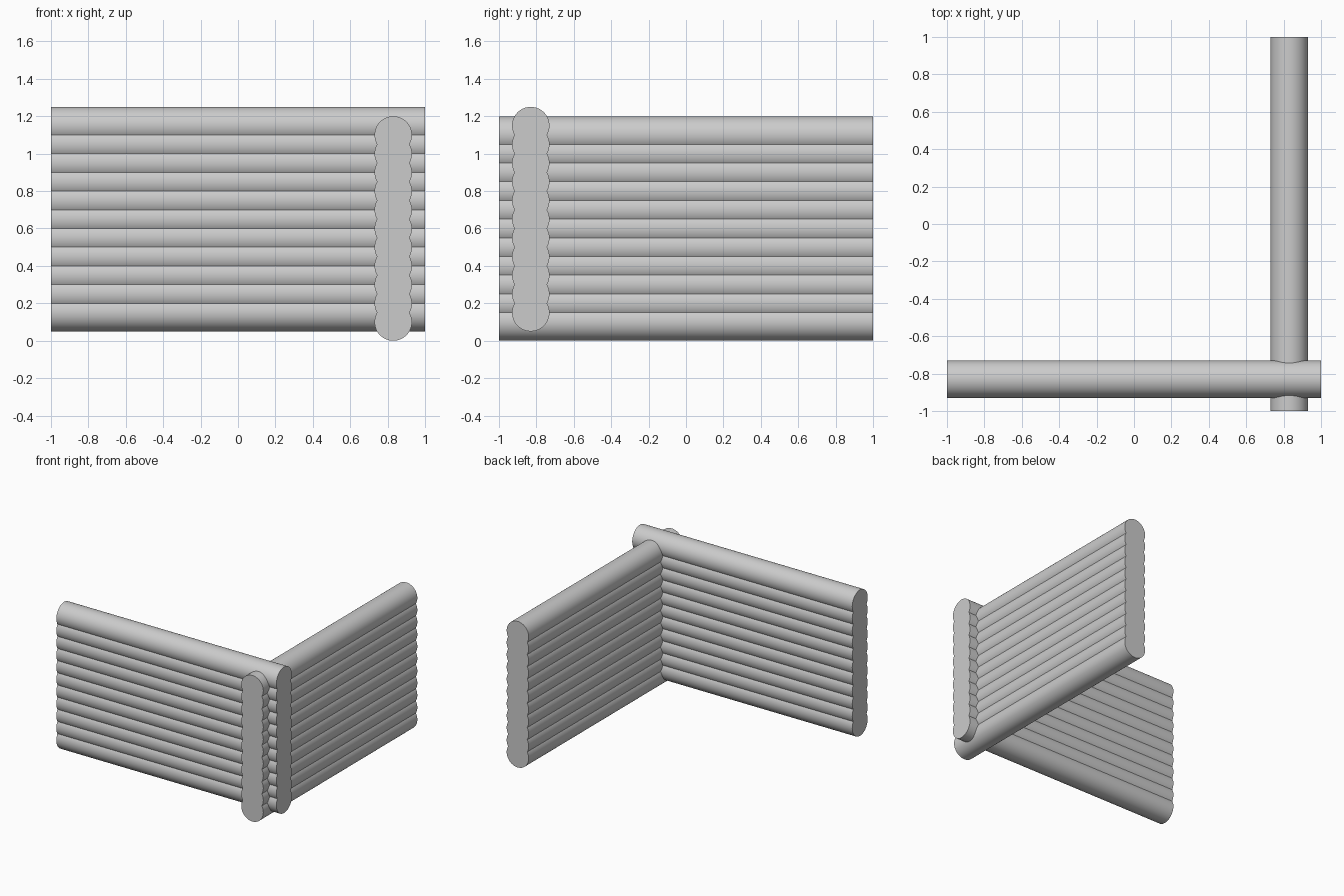
import bpy
import math

if "Cube" in bpy.data.objects:
    bpy.data.objects.remove(bpy.data.objects["Cube"])

RADIUS = 0.1      # log radius
STEP = 0.1        # vertical spacing, logs overlap by half
COUNT = 11        # logs per wall
OFFSET = 0.83     # wall distance from the centre


def log(name, location, rotation):
    bpy.ops.mesh.primitive_cylinder_add(vertices=64, radius=RADIUS, depth=2,
                                        location=location, rotation=rotation)
    bpy.context.object.name = name
    bpy.ops.object.shade_smooth_by_angle(angle=math.radians(40))


for i in range(COUNT):
    # Side wall, running along y and resting on the ground
    log(f"side_wall_log_{i + 1}", (OFFSET, 0, RADIUS + i * STEP),
        (math.pi / 2, 0, 0))
    # Front wall, running along x and staggered half a step higher
    log(f"front_wall_log_{i + 1}", (0, -OFFSET, RADIUS + (i + 0.5) * STEP),
        (0, math.pi / 2, 0))
